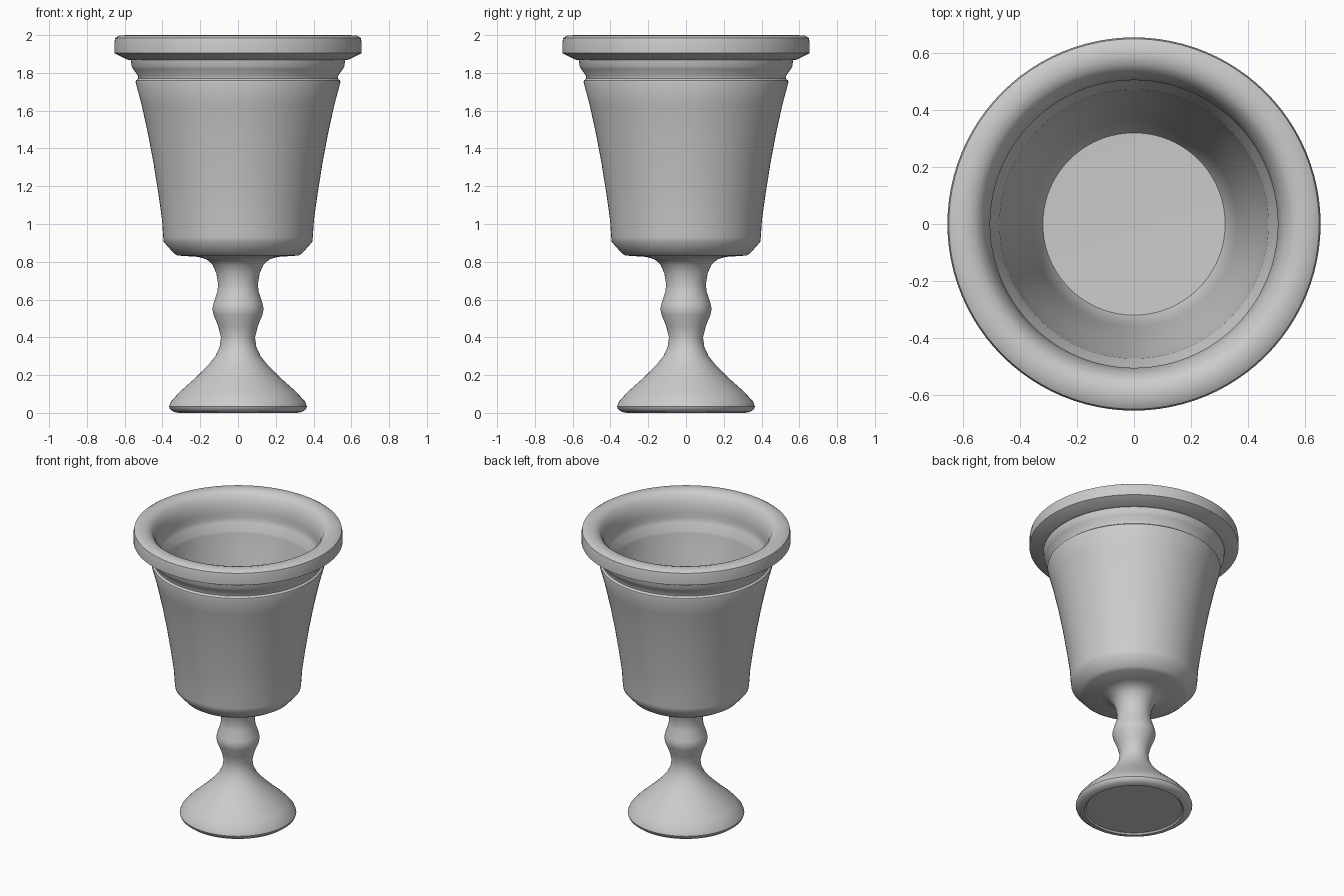
import bpy, bmesh, math

cube = bpy.data.objects.get("Cube")
if cube:
    bpy.data.objects.remove(cube, do_unlink=True)

COLOR = (0.6, 0.6, 0.6, 1)
grey = bpy.data.materials.new("plain grey")
grey.use_nodes = True
grey.diffuse_color = COLOR
grey.node_tree.nodes["Principled BSDF"].inputs["Base Color"].default_value = COLOR


def lathe(name, profile, steps=96):
    """Spin a (radius, height) profile around the z axis."""
    bm = bmesh.new()
    verts = [bm.verts.new((r, 0, z)) for r, z in profile]
    edges = [bm.edges.new(pair) for pair in zip(verts, verts[1:])]
    bmesh.ops.spin(bm, geom=verts + edges, axis=(0, 0, 1), cent=(0, 0, 0),
                   angle=math.tau, steps=steps)
    bmesh.ops.remove_doubles(bm, verts=bm.verts, dist=0.0005)
    bmesh.ops.recalc_face_normals(bm, faces=bm.faces)
    mesh = bpy.data.meshes.new(name)
    bm.to_mesh(mesh)
    bm.free()
    mesh.materials.append(grey)
    obj = bpy.data.objects.new(name, mesh)
    bpy.context.collection.objects.link(obj)
    bpy.ops.object.select_all(action="DESELECT")
    obj.select_set(True)
    bpy.context.view_layer.objects.active = obj
    bpy.ops.object.shade_smooth_by_angle(angle=math.radians(35))
    return obj


# Flared foot and knobbed stem, up to the underside of the bowl
foot_and_stem = [
    (0, 0.01), (0.3, 0.01), (0.31, 0), (0.34, 0.005), (0.36, 0.02), (0.365, 0.035),
    (0.355, 0.06), (0.31, 0.11), (0.22, 0.19), (0.16, 0.25), (0.12, 0.3),
    (0.097, 0.35), (0.09, 0.4), (0.105, 0.46), (0.13, 0.52), (0.136, 0.55),
    (0.13, 0.58), (0.11, 0.64), (0.105, 0.68), (0.115, 0.74), (0.135, 0.785),
    (0.165, 0.812), (0.21, 0.826),
]
# Tapered bowl with chamfered base
bowl_outside = [
    (0.32, 0.833), (0.34, 0.845), (0.393, 0.905), (0.396, 0.93), (0.402, 1.02),
    (0.42, 1.15), (0.447, 1.32), (0.475, 1.47), (0.51, 1.63), (0.542, 1.75),
]
# Grooved neck and thick rolled rim
rim = [
    (0.54, 1.76), (0.528, 1.77), (0.53, 1.785), (0.555, 1.82), (0.563, 1.835),
    (0.567, 1.868), (0.585, 1.87), (0.655, 1.905), (0.655, 1.96), (0.65, 1.985),
    (0.63, 1.997), (0.59, 2), (0.56, 1.992), (0.535, 1.97), (0.515, 1.925),
]
# Inner ledge, wall and floor
bowl_inside = [
    (0.505, 1.87), (0.508, 1.83), (0.5, 1.8), (0.472, 1.755), (0.47, 1.74),
    (0.45, 1.63), (0.415, 1.47), (0.36, 1.15), (0.34, 0.98), (0.32, 0.94), (0, 0.93),
]
lathe("goblet", foot_and_stem + bowl_outside + rim + bowl_inside)
